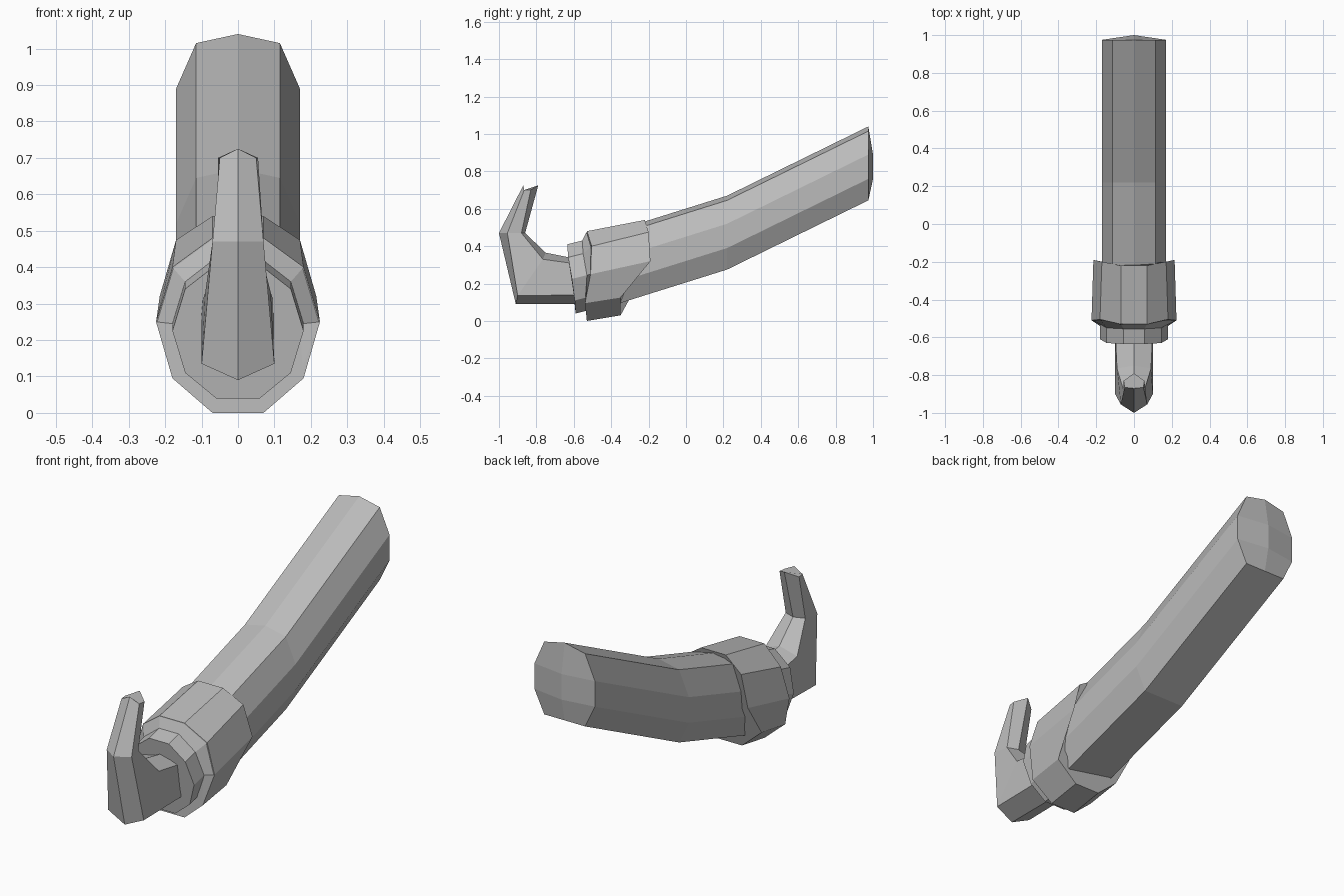
import bpy, bmesh
from mathutils import Vector

cube = bpy.data.objects.get("Cube")
if cube:
    bpy.data.objects.remove(cube, do_unlink=True)

grey = bpy.data.materials.new("plain grey")
grey.use_nodes = True
colour = (0.5, 0.5, 0.5, 1)
grey.diffuse_color = colour
grey.node_tree.nodes["Principled BSDF"].inputs["Base Color"].default_value = colour


def mirrored(half):
    """Complete a half ring, listed from one centre end to the other, on the -x side."""
    return half + [(-x, y, z) for x, y, z in reversed(half) if x > 0]


def loft(name, half_rings, end_spine=None):
    """Skin mirrored rings; end_spine gives two raised centre points for the last cap."""
    bm = bmesh.new()
    rings = [[bm.verts.new(p) for p in mirrored(h)] for h in half_rings]
    n = len(rings[0])
    for a, b in zip(rings, rings[1:]):
        for i in range(n):
            j = (i + 1) % n
            bm.faces.new((a[i], a[j], b[j], b[i]))
    bm.faces.new(rings[0])
    last = rings[-1]
    if end_spine:
        # Centre column from top to bottom, with side columns left and right
        column = [last[0]] + [bm.verts.new(p) for p in end_spine] + [last[n // 2]]
        for side in (last[1:n // 2], last[:n // 2:-1]):
            bm.faces.new((column[0], side[0], side[1], column[1]))
            bm.faces.new((column[1], side[1], side[2], column[2]))
            bm.faces.new((column[2], side[2], side[3], column[3]))
    else:
        bm.faces.new(last)
    bmesh.ops.recalc_face_normals(bm, faces=bm.faces)
    mesh = bpy.data.meshes.new(name)
    bm.to_mesh(mesh)
    bm.free()
    mesh.materials.append(grey)
    obj = bpy.data.objects.new(name, mesh)
    bpy.context.collection.objects.link(obj)
    return obj


# Long bent arm: one upright section slid along the path
section = [(0, 0.395), (0.115, 0.37), (0.17, 0.245), (0.17, 0.115), (0.115, 0), (0, 0)]
path = [(-0.45, 0.065), (0.22, 0.275), (0.975, 0.645)]
loft("arm", [[(x, y, z + base) for x, z in section] for y, base in path],
     end_spine=[(0, 1, 0.89), (0, 1, 0.76)])

# Collar around the front of the arm
collar_front = [(0.07, -0.53, 0.48), (0.18, -0.505, 0.40), (0.225, -0.51, 0.25),
                (0.18, -0.54, 0.095), (0.07, -0.53, 0)]
collar_back = [(0.07, -0.22, 0.54), (0.17, -0.20, 0.475), (0.215, -0.19, 0.32),
               (0.18, -0.35, 0.125), (0.07, -0.35, 0.03)]
loft("collar", [collar_front, collar_back])

# Smaller stepped ring, with a sloped shoulder up to the collar
ring_front = [(0.055, -0.635, 0.41), (0.145, -0.63, 0.34), (0.18, -0.61, 0.225),
              (0.145, -0.595, 0.11), (0.06, -0.59, 0.04)]
ring_back = [(x, y + 0.08, z + 0.02) for x, y, z in ring_front]
shoulder = [tuple(Vector(p).lerp(Vector(q), 0.93)) for p, q in zip(ring_back, collar_front)]
loft("front_ring", [ring_front, ring_back, shoulder])

# Upturned hook: stem, elbow, bend and tip
loft("hook", [
    [(0, -0.55, 0.09), (0.1, -0.55, 0.14), (0.1, -0.55, 0.30), (0, -0.55, 0.325)],
    [(0, -0.91, 0.09), (0.1, -0.90, 0.135), (0.09, -0.765, 0.33), (0, -0.75, 0.365)],
    [(0, -1.0, 0.47), (0.07, -0.955, 0.47), (0.055, -0.88, 0.47), (0, -0.86, 0.47)],
    [(0, -0.87, 0.725), (0.05, -0.865, 0.70), (0.055, -0.83, 0.70), (0, -0.79, 0.725)],
])
